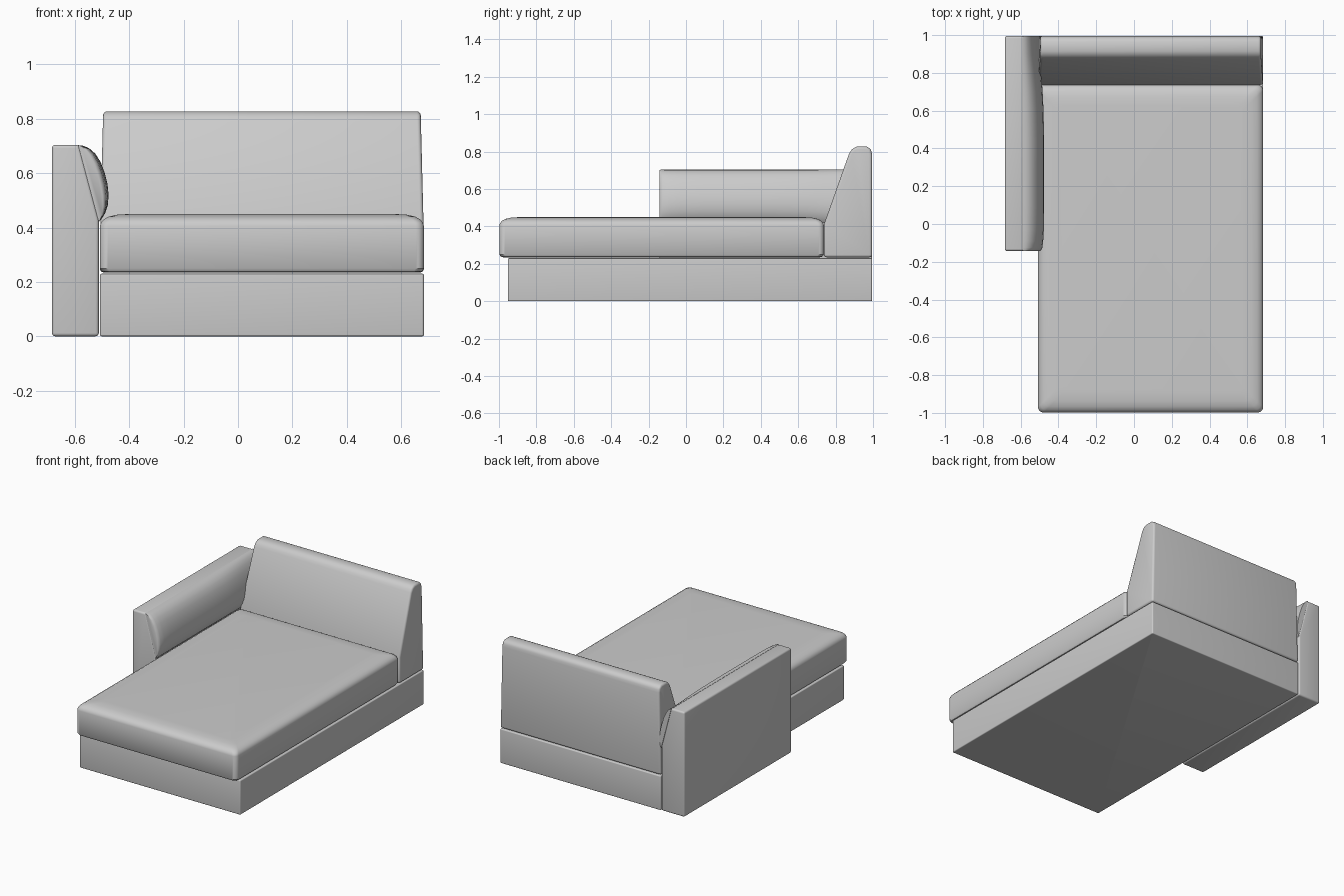
import bpy, bmesh, math
from mathutils import Vector

old = bpy.data.objects.get("Cube")
if old:
    bpy.data.objects.remove(old, do_unlink=True)

# Upholstery colour
fabric = bpy.data.materials.new("grey_fabric")
fabric.use_nodes = True
colour = (0.6, 0.6, 0.6, 1)
fabric.diffuse_color = colour
fabric.node_tree.nodes["Principled BSDF"].inputs["Base Color"].default_value = colour

LEFT, RIGHT, BACK = 0.684, -0.508, 0.995


def loft(name, rings, bevel=0.0, angle=35):
    """Skin a list of closed rings, cap both ends, and soften the edges."""
    bm = bmesh.new()
    loops = [[bm.verts.new(p) for p in ring] for ring in rings]
    n = len(loops[0])
    for a, b in zip(loops, loops[1:]):
        for i in range(n):
            j = (i + 1) % n
            bm.faces.new((a[i], a[j], b[j], b[i]))
    bm.faces.new(loops[0][::-1])
    bm.faces.new(loops[-1])
    bmesh.ops.recalc_face_normals(bm, faces=bm.faces)
    mesh = bpy.data.meshes.new(name)
    bm.to_mesh(mesh)
    bm.free()
    mesh.materials.append(fabric)
    obj = bpy.data.objects.new(name, mesh)
    bpy.context.collection.objects.link(obj)
    bpy.ops.object.select_all(action="DESELECT")
    obj.select_set(True)
    bpy.context.view_layer.objects.active = obj
    if bevel:
        mod = obj.modifiers.new("soft_edges", "BEVEL")
        mod.width = bevel
        mod.segments = 4
        mod.limit_method = "ANGLE"
        mod.angle_limit = math.radians(30)
        bpy.ops.object.modifier_apply(modifier=mod.name)
    bpy.ops.object.shade_smooth_by_angle(angle=math.radians(angle))
    return obj


def rounded_rect(x0, x1, y0, y1, z, inset, radius):
    """Horizontal rounded rectangle, pulled in by the inset."""
    ring = []
    corners = ((x1, y1, 0), (x0, y1, 90), (x0, y0, 180), (x1, y0, 270))
    for cx, cy, start in corners:
        sx = 1 if cx == x1 else -1
        sy = 1 if cy == y1 else -1
        for k in range(7):
            t = math.radians(start + k * 15)
            ring.append((cx - sx * (inset + radius) + radius * math.cos(t),
                         cy - sy * (inset + radius) + radius * math.sin(t), z))
    return ring


# Plinth under the seat
loft("base", [rounded_rect(RIGHT, LEFT, -0.953, BACK, z, 0, 0.008) for z in (0, 0.23)], 0.006)

# Long seat cushion with a plump top edge
layers = ((0.235, 0.02), (0.239, 0.007), (0.25, 0.0), (0.405, 0.0), (0.418, 0.004),
          (0.430, 0.014), (0.440, 0.032), (0.447, 0.062), (0.450, 0.11))
loft("seat_cushion", [rounded_rect(RIGHT, LEFT, -0.998, 0.737, z, inset, 0.03)
                      for z, inset in layers])

# Sloping backrest, a little narrower toward the top
profile = ((0.737, 0.235), (0.737, 0.41), (0.872, 0.79), (0.89, 0.817), (0.915, 0.827),
           (0.965, 0.827), (0.988, 0.815), (BACK, 0.785), (BACK, 0.235))


def back_ring(x, side):
    return [(x - side * 0.012 * max(0, (z - 0.4) / 0.42), y, z) for y, z in profile]


loft("backrest", [back_ring(RIGHT, -1), back_ring(LEFT, 1)], 0.014)

# Armrest body with a slanted inner upper face
arm = ((-0.684, 0), (-0.512, 0), (-0.512, 0.43), (-0.584, 0.704), (-0.684, 0.704))
loft("armrest", [[(x, y, z) for x, z in arm] for y in (-0.143, BACK)], 0.012)

# Puffed pad on the inner face of the armrest
foot, head = Vector((-0.512, 0.42)), Vector((-0.588, 0.703))
bulge = ((-0.504, 0.428), (-0.489, 0.452), (-0.479, 0.482), (-0.476, 0.52), (-0.480, 0.56),
         (-0.490, 0.60), (-0.505, 0.64), (-0.525, 0.672), (-0.548, 0.692), (-0.570, 0.701))
stations = ((-0.143, 0.62), (-0.138, 0.75), (-0.125, 0.84), (-0.09, 0.92), (-0.03, 0.98),
            (0.1, 1), (0.45, 1), (0.6, 0.95), (0.7, 0.87), (0.8, 0.74), (0.9, 0.62), (BACK, 0.55))
rings = []
for y, fullness in stations:
    ring = [foot]
    for p in bulge:
        p = Vector(p)
        t = (p - foot).dot(head - foot) / (head - foot).length_squared
        ring.append((foot + (head - foot) * t).lerp(p, fullness))
    ring.append(head)
    rings.append([(p.x, y, p.y) for p in ring])
loft("armrest_pad", rings, 0, 50)
